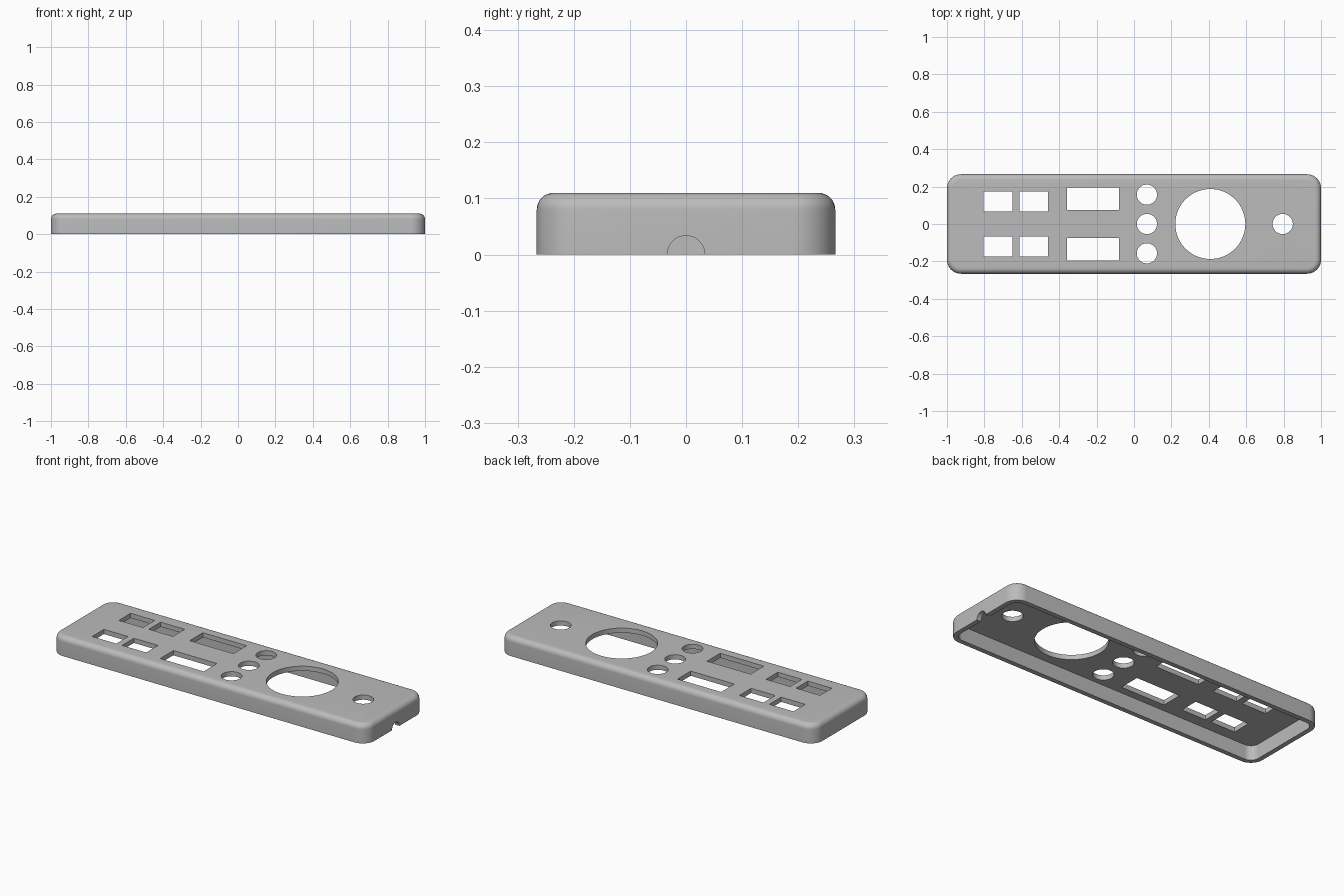
import bpy, bmesh
from math import sin, cos, pi, radians
from mathutils import Matrix

if "Cube" in bpy.data.objects:
    bpy.data.objects.remove(bpy.data.objects["Cube"], do_unlink=True)

HALF_X, HALF_Y, HEIGHT = 1.0, 0.266, 0.11
CORNER, FILLET, WALL = 0.075, 0.03, 0.027

grey = bpy.data.materials.new("plain grey")
grey.use_nodes = True
grey.diffuse_color = (0.5, 0.5, 0.5, 1)
grey.node_tree.nodes["Principled BSDF"].inputs["Base Color"].default_value = (0.5, 0.5, 0.5, 1)


def make_object(name, bm):
    bmesh.ops.recalc_face_normals(bm, faces=bm.faces)
    mesh = bpy.data.meshes.new(name)
    bm.to_mesh(mesh)
    bm.free()
    mesh.materials.append(grey)
    obj = bpy.data.objects.new(name, mesh)
    bpy.context.collection.objects.link(obj)
    return obj


def rounded_ring(bm, inset, z, steps=10):
    """Rounded rectangle, set in from the outline by a given distance."""
    radius = CORNER - inset
    ring = []
    for quarter, (sx, sy) in enumerate([(1, 1), (-1, 1), (-1, -1), (1, -1)]):
        for i in range(steps + 1):
            a = (quarter + i / steps) * pi / 2
            ring.append(bm.verts.new((sx * (HALF_X - CORNER) + radius * cos(a),
                                      sy * (HALF_Y - CORNER) + radius * sin(a), z)))
    return ring


def loft(name, sections):
    bm = bmesh.new()
    rings = [rounded_ring(bm, inset, z) for inset, z in sections]
    for low, high in zip(rings, rings[1:]):
        for i in range(len(low)):
            j = (i + 1) % len(low)
            bm.faces.new((low[i], low[j], high[j], high[i]))
    bm.faces.new(rings[0])
    bm.faces.new(rings[-1])
    return make_object(name, bm)


def box_cutter(x, y, width, depth):
    bm = bmesh.new()
    bmesh.ops.create_cube(bm, size=1, matrix=Matrix.Translation((x, y, HEIGHT))
                          @ Matrix.Diagonal((width, depth, 0.12, 1)))
    return make_object("window_cutter", bm)


def round_cutter(matrix, radius, length):
    bm = bmesh.new()
    bmesh.ops.create_cone(bm, cap_ends=True, segments=64, radius1=radius,
                          radius2=radius, depth=length, matrix=matrix)
    return make_object("hole_cutter", bm)


# Outer body with a rounded upper edge
sections = [(0, 0)]
for i in range(9):
    a = i / 8 * pi / 2
    sections.append((FILLET * (1 - cos(a)), HEIGHT - FILLET + FILLET * sin(a)))
panel = loft("cover_panel", sections)

# Hollow underside
cutters = [loft("cavity_cutter", [(WALL, -0.05), (WALL, HEIGHT - WALL)])]

# Rectangular windows in two rows
for side in (1, -1):
    for x in (-0.727, -0.537):
        cutters.append(box_cutter(x, side * 0.121, 0.153, 0.107))
    cutters.append(box_cutter(-0.22, side * 0.134, 0.277, 0.12))

# Round holes
for x, y, radius in [(0.069, 0.157, 0.054), (0.069, 0, 0.054), (0.069, -0.157, 0.054),
                     (0.408, 0, 0.187), (0.795, 0, 0.054)]:
    cutters.append(round_cutter(Matrix.Translation((x, y, HEIGHT)), radius, 0.12))

# Cable notch in the left end wall
cutters.append(round_cutter(Matrix.Translation((HALF_X, 0, 0))
                            @ Matrix.Rotation(pi / 2, 4, 'Y'), 0.0335, 0.12))

# Cut everything out, then shade
bpy.ops.object.select_all(action='DESELECT')
bpy.context.view_layer.objects.active = panel
panel.select_set(True)
for cutter in cutters:
    cut = panel.modifiers.new("cut", 'BOOLEAN')
    cut.operation = 'DIFFERENCE'
    cut.solver = 'EXACT'
    cut.object = cutter
    bpy.ops.object.modifier_apply(modifier=cut.name)
    bpy.data.objects.remove(cutter, do_unlink=True)
bpy.ops.object.shade_smooth_by_angle(angle=radians(30))
